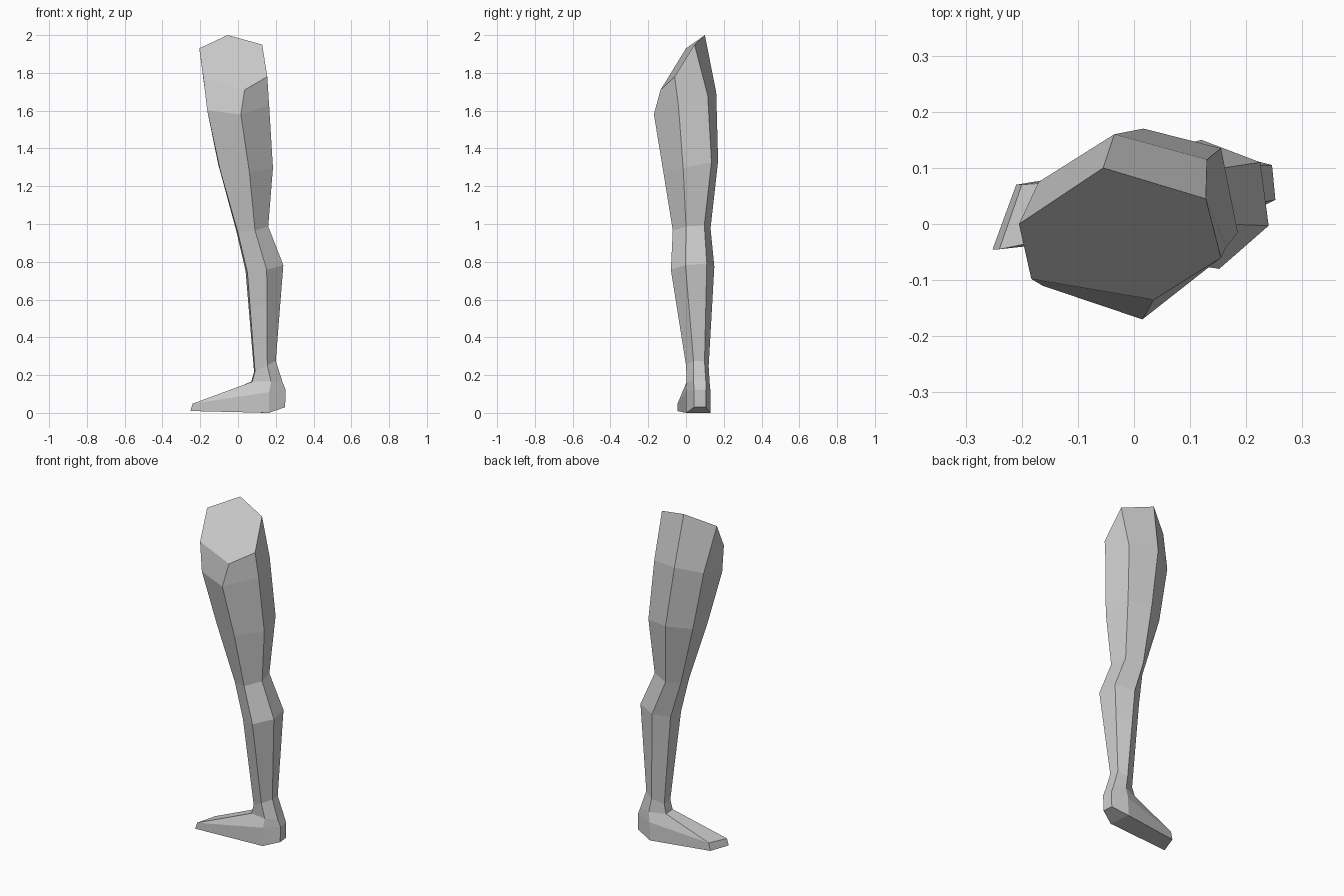
import bpy, bmesh
from mathutils import Vector

if "Cube" in bpy.data.objects:
    bpy.data.objects.remove(bpy.data.objects["Cube"])

# one flat colour for the whole leg
grey = bpy.data.materials.new("light grey")
grey.diffuse_color = (0.6, 0.6, 0.6, 1)
grey.use_nodes = True
grey.node_tree.nodes["Principled BSDF"].inputs["Base Color"].default_value = grey.diffuse_color


def section(z, outline, kx=0, ky=0):
    """Six-sided section lying on a tilted plane."""
    return [Vector((x, y, z + kx * x + ky * y)) for x, y in outline]


# corners run: shin inner, calf inner, calf back, back, outer front, shin outer
hip = [Vector(p) for p in (
    (-.205, 0, 1.93), (-.055, .10, 2), (.128, .045, 1.95),
    (.155, -.06, 1.78), (.035, -.135, 1.71), (-.183, -.098, 1.77))]
upper_thigh = section(1.64, [(-.17, .075), (-.035, .16), (.13, .115),
                             (.165, -.04), (.015, -.17), (-.163, -.11)], ky=.35)
lower_thigh = section(1.3, [(-.105, .085), (.017, .17), (.155, .135),
                            (.185, -.015), (.06, -.12), (-.095, -.065)], ky=.2)
knee = section(.955, [(-.008, .06), (.045, .13), (.14, .097),
                      (.16, 0), (.09, -.07), (0, -.03)], kx=.2, ky=.1)
calf = section(.735, [(.04, .09), (.12, .15), (.225, .11),
                      (.24, -.003), (.152, -.08), (.05, -.025)], kx=.2, ky=.1)
ankle = section(.175, [(.085, .085), (.145, .12), (.195, .098),
                       (.2, .04), (.155, 0), (.09, .02)], kx=.5)
instep = section(.165, [(.07, .09), (.16, .125), (.23, .105),
                        (.235, .04), (.175, .004), (.075, .02)])
toe = section(.085, [(-.2, .07), (.15, .13), (.246, .105),
                     (.252, .043), (.165, 0), (-.24, -.045)], kx=.15)

# lower calf blends calf into ankle; the sole follows the toe and heel outline
lower_calf = [c.lerp(a, .36) for c, a in zip(calf, ankle)]
sole = [Vector((p.x * (1.05 if p.x < 0 else .99), p.y, z))
        for p, z in zip(toe, (.01, 0, .03, .03, 0, .01))]

# loft the sections into one skin
bm = bmesh.new()
rings = [[bm.verts.new(p) for p in s] for s in (
    hip, upper_thigh, lower_thigh, knee, calf, lower_calf,
    ankle, instep, toe, sole)]
for top, low in zip(rings, rings[1:]):
    for i in range(6):
        bm.faces.new((top[i - 1], top[i], low[i], low[i - 1]))

# hip cap, flat sole and bevelled heel underside
bm.faces.new(rings[0])
inner_toe, inner, heel_in, heel_out, outer, outer_toe = rings[-1]
bm.faces.new((inner_toe, inner, outer, outer_toe))
bm.faces.new((inner, heel_in, heel_out, outer))
bmesh.ops.recalc_face_normals(bm, faces=bm.faces)

mesh = bpy.data.meshes.new("leg")
bm.to_mesh(mesh)
bm.free()
mesh.materials.append(grey)
leg = bpy.data.objects.new("leg", mesh)
bpy.context.collection.objects.link(leg)
